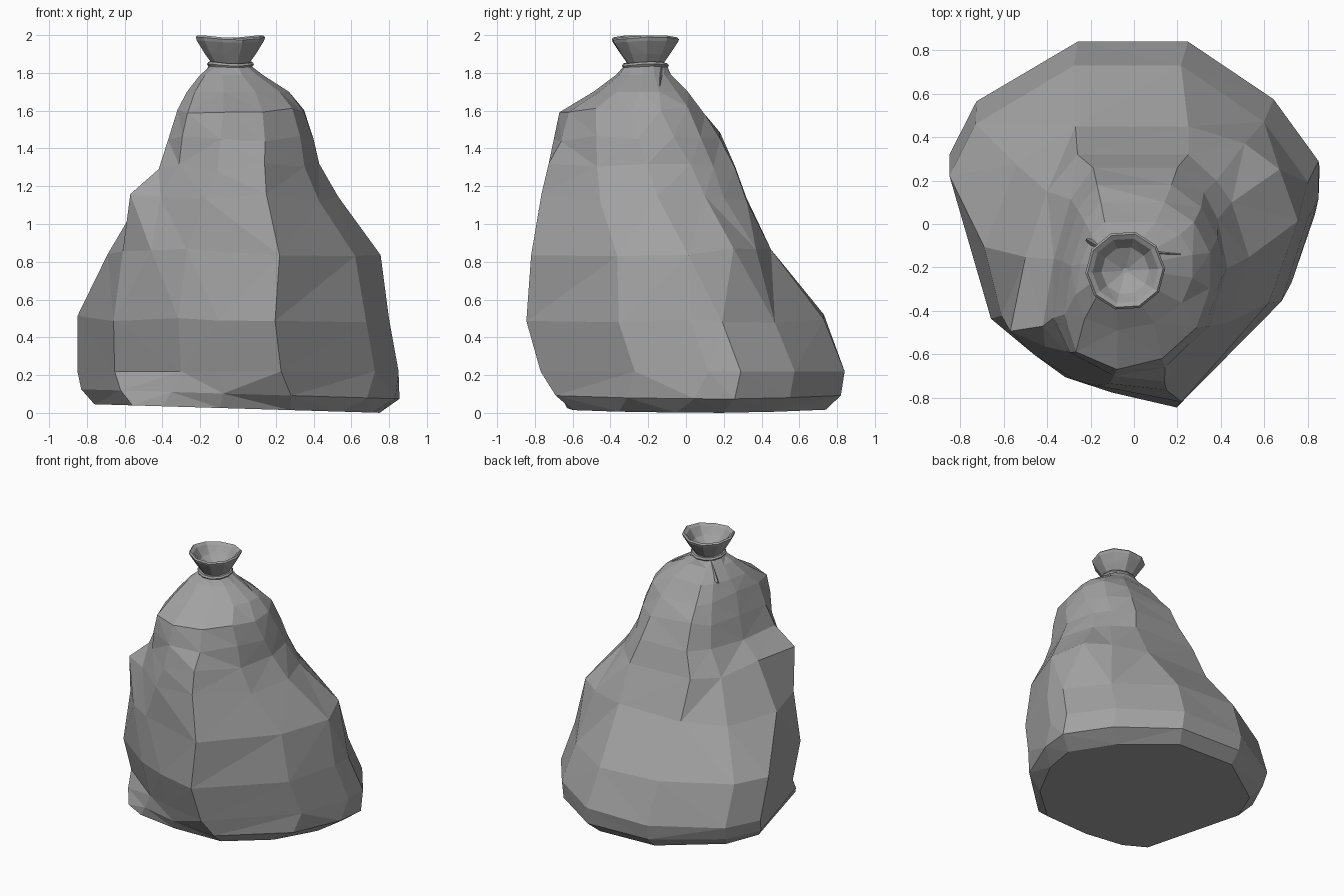
import bpy, bmesh, random
from math import sin, cos, pi
from mathutils import Vector

random.seed(4)
old = bpy.data.objects.get("Cube")
if old:
    bpy.data.objects.remove(old, do_unlink=True)

SIDES = 12
NECK = Vector((-0.04, -0.215))

grey = bpy.data.materials.new("dark_grey_plastic")
grey.use_nodes = True
colour = (0.36, 0.36, 0.36, 1)
grey.diffuse_color = colour
grey.node_tree.nodes["Principled BSDF"].inputs["Base Color"].default_value = colour


def circle(radius, z, wobble=0.0, sides=SIDES, start=-1.2):
    """Horizontal ring around the neck axis, with a wavy height."""
    ring = []
    for i in range(sides):
        a = start + 2 * pi * i / sides
        ring.append(Vector((NECK.x + radius * cos(a), NECK.y + radius * sin(a),
                            z + wobble * sin(2 * a + 1))))
    return ring


def loft(name, rings, cap_start=False, cap_end=False, closed=False):
    """Skin a stack of equal rings into one flat shaded object."""
    bm = bmesh.new()
    loops = [[bm.verts.new(p) for p in ring] for ring in rings]
    pairs = list(zip(loops, loops[1:]))
    if closed:
        pairs.append((loops[-1], loops[0]))
    for low, high in pairs:
        count = len(low)
        for i in range(count):
            j = (i + 1) % count
            bm.faces.new((low[i], low[j], high[j], high[i]))
    if cap_start:
        bm.faces.new(loops[0][::-1])
    if cap_end:
        bm.faces.new(loops[-1])
    bmesh.ops.triangulate(bm, faces=[f for f in bm.faces if len(f.verts) == 4],
                          quad_method='SHORT_EDGE')
    bmesh.ops.recalc_face_normals(bm, faces=bm.faces)
    mesh = bpy.data.meshes.new(name)
    bm.to_mesh(mesh)
    bm.free()
    mesh.materials.append(grey)
    obj = bpy.data.objects.new(name, mesh)
    bpy.context.collection.objects.link(obj)
    return obj


# Key cross-sections of the sack, counter-clockwise from the front ridge
base = [(.27, -.58), (.54, -.34), (.7, -.04), (.74, .2), (.55, .48), (.2, .74),
        (-.26, .74), (-.66, .46), (-.76, .22), (-.56, -.5), (-.4, -.58), (-.1, -.61)]
belly = [(.2, -.84), (.68, -.35), (.8, .03), (.8, .2), (.6, .48), (.22, .74),
         (-.27, .74), (-.72, .47), (-.84, .23), (-.65, -.43), (-.31, -.7), (-.1, -.77)]
chest = [(.22, -.82), (.62, -.36), (.755, .02), (.67, .26), (.51, .38), (.25, .46),
         (-.27, .46), (-.54, .28), (-.69, -.1), (-.61, -.42), (-.46, -.6), (-.27, -.72)]
waist = [(.15, -.76), (.43, -.45), (.53, -.15), (.45, .1), (.38, .2), (.25, .32),
         (-.26, .32), (-.4, .15), (-.5, -.15), (-.57, -.49), (-.41, -.56), (-.17, -.74)]
shoulder = [(.12, -.62), (.27, -.48), (.33, -.3), (.33, -.14), (.26, 0), (.13, .09),
            (-.15, .09), (-.22, 0), (-.28, -.2), (-.31, -.42), (-.26, -.59), (-.08, -.67)]
keys = [base, belly, chest, waist, shoulder]

# Height, section blend, then the x and y limits of each level
levels = [
    (.04, 0, -.76, .75, -.63, .74),
    (.1, .5, -.83, .855, -.69, .82),
    (.22, 1, -.85, .85, -.77, .84),
    (.5, 1, -.85, .8, -.845, .73),
    (.85, 2, -.69, .755, -.82, .45),
    (1.14, 3, -.57, .53, -.765, .32),
    (1.3, 3.4, -.42, .43, -.735, .26),
    (1.46, 3.8, -.37, .4, -.7, .18),
    (1.6, 4, -.32, .35, -.67, .1),
    (1.7, 4, -.27, .27, -.49, .01),
    (1.79, 4, -.2, .13, -.37, -.08),
]


def section(z, blend, x0, x1, y0, y1):
    """Blend two key sections and fit them between the given limits."""
    k = min(int(blend), len(keys) - 2)
    pts = [Vector(a).lerp(Vector(b), blend - k) for a, b in zip(keys[k], keys[k + 1])]
    xs, ys = [p.x for p in pts], [p.y for p in pts]
    ring = []
    for p in pts:
        x = x0 + (x1 - x0) * (p.x - min(xs)) / (max(xs) - min(xs))
        y = y0 + (y1 - y0) * (p.y - min(ys)) / (max(ys) - min(ys))
        ring.append(Vector((x, y, z)))
    return ring


# Sack body, with creased heights and a slightly tilted base
body = []
for n, level in enumerate(levels):
    ring = section(*level)
    for p in ring:
        if n == 0:
            p.z = .023 - .03 * p.x
        elif n == 1:
            p.z -= .03 * p.x
        elif 2 < n < 9:
            p.z += random.uniform(-.025, .025)
    body.append(ring)
body += [circle(.12, 1.83), circle(.095, 1.85)]
loft("sack_body", body, cap_start=True)

# Tie cord around the neck
cord = [circle(.11 + .016 * cos(t), 1.842 + .014 * sin(t), .006)
        for t in (i * pi / 3 for i in range(6))]
loft("tie_cord", cord, closed=True)

# Flared mouth: outer wall, rolled rim, inner funnel
mouth = [(.095, 1.845, 0), (.135, 1.9, 0), (.178, 1.965, .006), (.184, 1.982, .008),
         (.174, 1.992, .008), (.152, 1.978, .008), (.11, 1.92, 0), (.012, 1.87, 0)]
loft("gathered_mouth", [circle(r, z, w, 10) for r, z, w in mouth], cap_end=True)

# Pinched folds of film running down from the cord
folds = [((.05, -.13, 1.835), (.215, -.14, 1.735), .05),
         ((-.12, -.13, 1.835), (-.22, -.07, 1.725), .035)]
for number, (top, tip, width) in enumerate(folds):
    top, tip = Vector(top), Vector(tip)
    side = (tip - top).cross(Vector((0, 0, 1))).normalized() * width
    drop = Vector((0, 0, -.09))
    start = [top, top + drop - side, top + drop + side]
    end = [tip + (p - top) * .2 for p in start]
    loft("neck_fold_%d" % (number + 1), [start, end], cap_start=True, cap_end=True)
